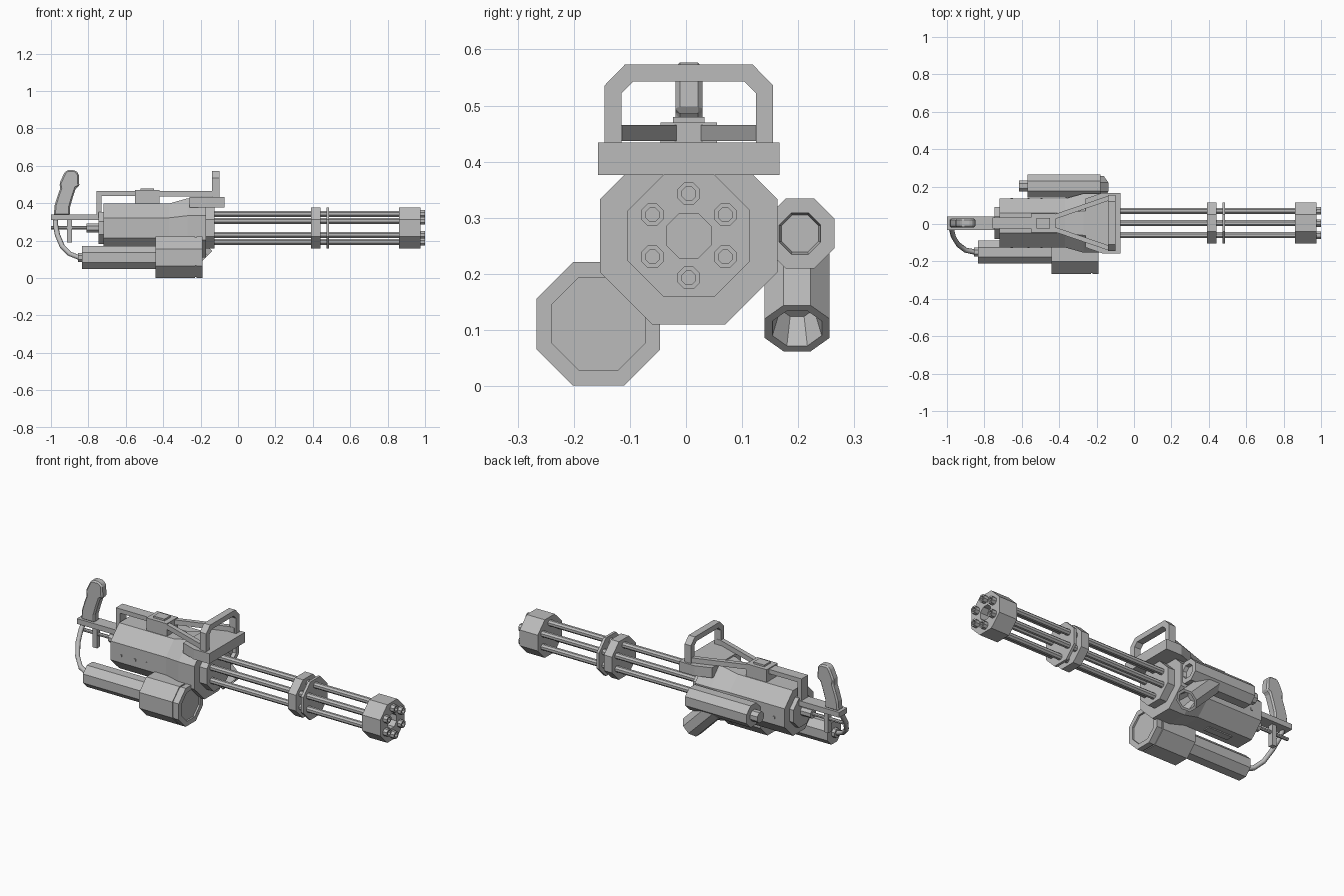
import bpy, bmesh, math
from mathutils import Vector, Matrix

if "Cube" in bpy.data.objects:
    bpy.data.objects.remove(bpy.data.objects["Cube"])

GREY = (0.5, 0.5, 0.5, 1)
steel = bpy.data.materials.new("plain_grey_metal")
steel.diffuse_color = GREY
steel.use_nodes = True
steel.node_tree.nodes["Principled BSDF"].inputs["Base Color"].default_value = GREY

CY, CZ = 0.005, 0.268   # barrel axis


def finish(name, bm, bevel=0):
    bmesh.ops.recalc_face_normals(bm, faces=bm.faces)
    mesh = bpy.data.meshes.new(name)
    bm.to_mesh(mesh)
    bm.free()
    mesh.materials.append(steel)
    obj = bpy.data.objects.new(name, mesh)
    bpy.context.collection.objects.link(obj)
    if bevel:
        mod = obj.modifiers.new("edge_bevel", 'BEVEL')
        mod.width, mod.segments = bevel, 1
    return obj


def turned(name, profile, centre=(0, CY, CZ), pitch=0):
    """Octagonal solid along x from (x, apothem) pairs, flat side up."""
    bm = bmesh.new()
    rings = []
    for x, apothem in profile:
        r = apothem / math.cos(math.pi / 8)
        angles = [(k + 0.5) * math.pi / 4 for k in range(8)]
        rings.append([bm.verts.new((x, r * math.cos(a), r * math.sin(a))) for a in angles])
    for a, b in zip(rings, rings[1:]):
        for k in range(8):
            bm.faces.new((a[k], a[k - 1], b[k - 1], b[k]))
    bm.faces.new(rings[0])
    bm.faces.new(rings[-1])
    bm.transform(Matrix.Translation(centre) @ Matrix.Rotation(pitch, 4, 'Y'))
    return finish(name, bm)


def box(name, x, y, z, bevel=0):
    bm = bmesh.new()
    bmesh.ops.create_cube(bm, size=1)
    lows, highs = Vector((x[0], y[0], z[0])), Vector((x[1], y[1], z[1]))
    bm.transform(Matrix.Translation((lows + highs) / 2) @ Matrix.Diagonal((*(highs - lows), 1)))
    return finish(name, bm, bevel)


def slab(name, points, offset, bevel=0):
    """Flat polygon extruded along the offset."""
    bm = bmesh.new()
    face = bm.faces.new([bm.verts.new(p) for p in points])
    new = bmesh.ops.extrude_face_region(bm, geom=[face])["geom"]
    bmesh.ops.translate(bm, vec=offset, verts=[v for v in new if isinstance(v, bmesh.types.BMVert)])
    return finish(name, bm, bevel)


# Main housing
turned("housing", [(-0.72, 0.13), (-0.37, 0.13), (-0.27, 0.158), (-0.17, 0.158)])
turned("housing_rear_cap", [(-0.745, 0.085), (-0.72, 0.085)])
turned("barrel_hub", [(-0.17, 0.109), (-0.125, 0.109)])
box("belly_plate", (-0.62, -0.47), (CY - 0.02, CY + 0.02), (0.132, 0.14))
for side in (-1, 1):
    for x in (-0.66, -0.57, -0.5):
        y = CY + side * 0.13
        box("side_rivet", (x, x + 0.012), (y - 0.004, y + 0.004), (0.25, 0.262))

# Barrel cluster
for k in range(6):
    a = k * math.pi / 3
    centre = (0, CY + 0.075 * math.sin(a), CZ + 0.075 * math.cos(a))
    turned("barrel", [(-0.13, 0.016), (0.97, 0.016), (0.97, 0.02), (1, 0.02),
                      (1, 0.012), (0.96, 0.012)], centre)
turned("muzzle_block", [(0.86, 0.109), (0.975, 0.109), (0.975, 0.04), (0.88, 0.04)])
turned("middle_clamp", [(0.39, 0.109), (0.44, 0.109)])
turned("front_clamp", [(0.472, 0.109), (0.487, 0.109)])

# Large side drum and its feed tank
drum = (0, -0.156, 0.111)
turned("drum", [(-0.44, 0.11), (-0.23, 0.11), (-0.23, 0.105), (-0.222, 0.105), (-0.222, 0.11),
                (-0.19, 0.11), (-0.19, 0.083), (-0.2, 0.083)], drum)
turned("feed_tank", [(-0.855, 0.025), (-0.835, 0.025), (-0.835, 0.062), (-0.43, 0.062)], (0, -0.15, 0.11))

# Hose from the feed tank up to the grip
curve = bpy.data.curves.new("hose", 'CURVE')
curve.dimensions = '3D'
curve.bevel_depth, curve.bevel_resolution, curve.use_fill_caps = 0.014, 1, True
path = [(-0.85, -0.15, 0.11), (-0.9, -0.14, 0.13), (-0.94, -0.11, 0.17), (-0.965, -0.07, 0.23),
        (-0.975, -0.03, 0.28), (-0.975, 0, 0.32)]
spline = curve.splines.new('POLY')
spline.points.add(len(path) - 1)
for point, co in zip(spline.points, path):
    point.co = (*co, 1)
curve.materials.append(steel)
hose = bpy.data.objects.new("hose", curve)
bpy.context.collection.objects.link(hose)

# Small tank on the other side with the angled chute below it
turned("small_tank", [(-0.615, 0.03), (-0.57, 0.03), (-0.57, 0.062), (-0.18, 0.062),
                      (-0.18, 0.037), (-0.2, 0.033)], (0, 0.203, 0.272))
turned("ejection_chute", [(-0.24, 0.058), (0, 0.058), (0, 0.044), (-0.06, 0.03)],
       (-0.178, 0.198, 0.103), math.pi / 4)

# Carry handle on its mounting block
plan = [(-0.26, 0.13), (-0.17, 0.162), (-0.072, 0.162)]
outline = plan + [(x, -y) for x, y in reversed(plan)]
slab("handle_mount", [(x, CY + y, 0.376) for x, y in outline], (0, 0, 0.058))
half_outer = [(0.15, 0.43), (0.15, 0.536), (0.114, 0.573)]
half_inner = [(0.12, 0.43), (0.12, 0.522), (0.099, 0.543)]
outer = half_outer + [(-y, z) for y, z in reversed(half_outer)]
inner = half_inner + [(-y, z) for y, z in reversed(half_inner)]
slab("carry_handle", [(-0.14, CY + y, z) for y, z in outer + inner[::-1]], (0.04, 0, 0))

# Top rail, its block and the struts to the handle
box("rail_post", (-0.757, -0.73), (CY - 0.03, CY + 0.03), (0.31, 0.465))
box("top_rail", (-0.757, -0.5), (CY - 0.03, CY + 0.03), (0.44, 0.465))
box("rail_block", (-0.55, -0.42), (CY - 0.05, CY + 0.05), (0.39, 0.47))
box("rail_block_cap", (-0.52, -0.45), (CY - 0.028, CY + 0.028), (0.47, 0.48))
for side in (-1, 1):
    strut = [(-0.44, 0.015), (-0.44, 0.042), (-0.14, 0.145), (-0.11, 0.145), (-0.11, 0.118), (-0.14, 0.118)]
    slab("handle_strut", [(x, CY + side * y, 0.437) for x, y in strut], (0, 0, 0.028))

# Rear arm, rods and grip
box("rear_arm", (-1, -0.72), (CY - 0.036, CY + 0.036), (0.31, 0.34))
turned("rear_rod", [(-1, 0.009), (-0.81, 0.009), (-0.81, 0.024), (-0.72, 0.024)])
box("trigger_bar", (-0.915, -0.888), (CY - 0.014, CY + 0.014), (0.19, 0.315))
grip = [(-0.985, 0.335), (-0.98, 0.39), (-0.963, 0.445), (-0.95, 0.48), (-0.955, 0.505), (-0.93, 0.56),
        (-0.915, 0.577), (-0.872, 0.577), (-0.852, 0.56), (-0.848, 0.49), (-0.866, 0.482),
        (-0.882, 0.435), (-0.898, 0.38), (-0.898, 0.335)]
slab("grip", [(x, CY - 0.024, z) for x, z in grip], (0, 0.048, 0), 0.008)
